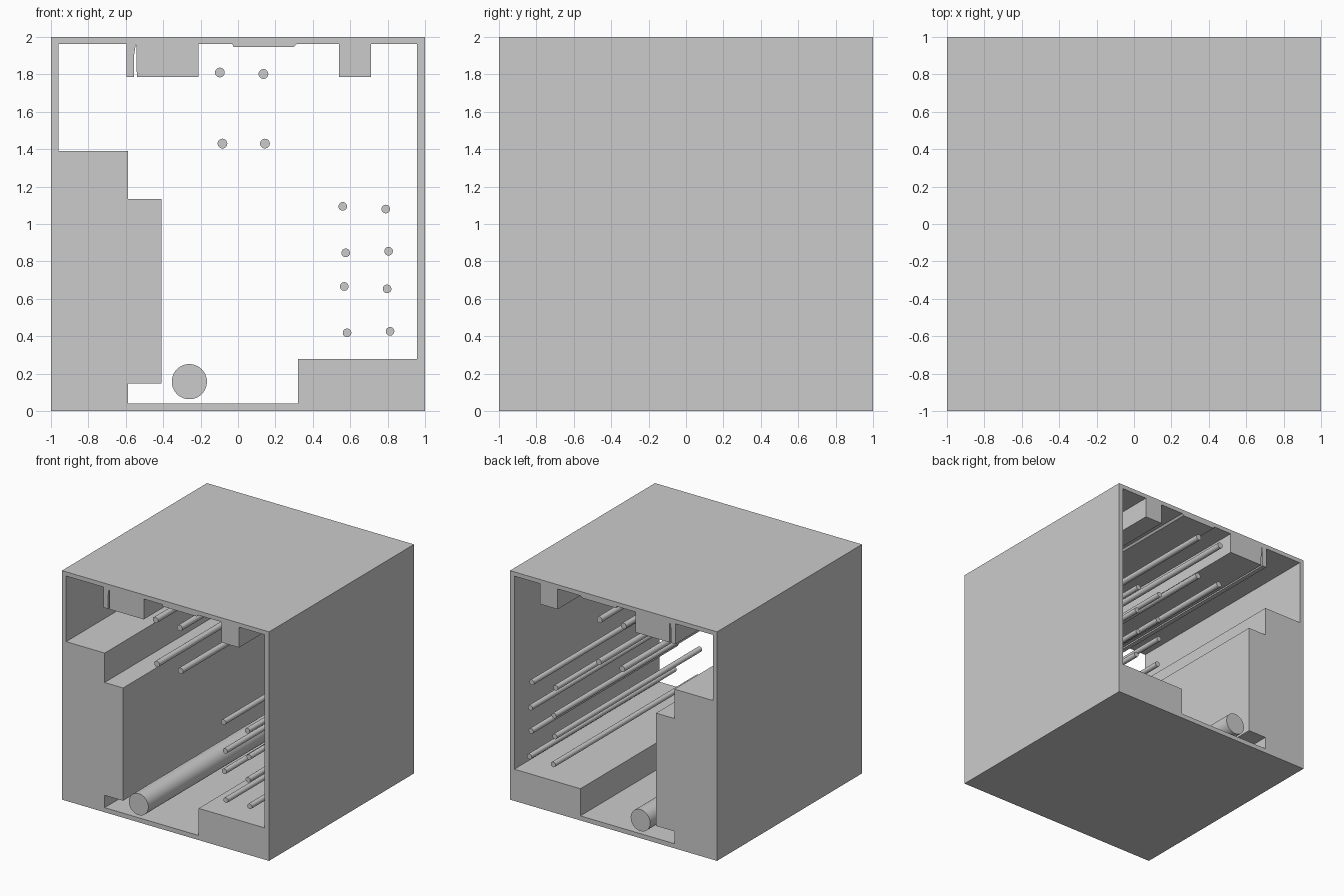
import bpy
import bmesh
from math import radians
from mathutils import Matrix

cube = bpy.data.objects.get("Cube")
if cube:
    bpy.data.objects.remove(cube, do_unlink=True)

DEPTH = 2.0
UPRIGHT = Matrix.Rotation(radians(90), 4, 'X')   # section plane becomes XZ


def extruded_section(name, outlines):
    """Fill nested closed outlines (x, z) and run them from front to back."""
    curve = bpy.data.curves.new(name + "_section", 'CURVE')
    curve.dimensions = '2D'
    curve.fill_mode = 'BOTH'
    curve.extrude = DEPTH / 2
    for points in outlines:
        spline = curve.splines.new('POLY')
        spline.points.add(len(points) - 1)
        for point, (x, z) in zip(spline.points, points):
            point.co = (x, z, 0, 1)
        spline.use_cyclic_u = True
    source = bpy.data.objects.new(name + "_section", curve)
    bpy.context.collection.objects.link(source)
    bpy.context.view_layer.update()
    graph = bpy.context.evaluated_depsgraph_get()
    mesh = bpy.data.meshes.new_from_object(source.evaluated_get(graph))
    bpy.data.objects.remove(source, do_unlink=True)
    bpy.data.curves.remove(curve)

    bm = bmesh.new()
    bm.from_mesh(mesh)
    bmesh.ops.remove_doubles(bm, verts=bm.verts, dist=0.0005)
    bmesh.ops.recalc_face_normals(bm, faces=bm.faces)
    bm.transform(UPRIGHT)
    for face in bm.faces:
        face.smooth = False
    bm.to_mesh(mesh)
    bm.free()
    mesh.name = name
    obj = bpy.data.objects.new(name, mesh)
    bpy.context.collection.objects.link(obj)
    return obj


def rod(name, x, z, radius, sides):
    """Round bar running the full depth."""
    bpy.ops.mesh.primitive_cylinder_add(
        vertices=sides, radius=radius, depth=DEPTH,
        location=(x, 0, z), rotation=(radians(90), 0, 0))
    obj = bpy.context.object
    obj.name = name
    bpy.ops.object.shade_smooth_by_angle(angle=radians(40))
    return obj


# Housing: square shell with ledges, ceiling ribs and floor step in one section
outer = [(-1, 0), (1, 0), (1, 2), (-1, 2)]
floor_z, ceiling_z, rib_z = 0.04, 1.963, 1.785
left_x, right_x, ledge_x = -0.96, 0.958, -0.588

floor_step = [(ledge_x, floor_z), (0.32, floor_z), (0.32, 0.277), (right_x, 0.277)]
right_rib = [(right_x, ceiling_z), (0.71, ceiling_z), (0.71, rib_z),
             (0.54, rib_z), (0.54, ceiling_z)]
ceiling_pad = [(0.315, ceiling_z), (0.3, 1.947), (-0.025, 1.947), (-0.03, ceiling_z)]
slotted_rib = [(-0.21, ceiling_z), (-0.21, rib_z), (-0.541, rib_z), (-0.543, 1.95),
               (-0.547, 1.958), (-0.556, 1.9), (-0.556, rib_z),
               (-0.597, rib_z), (-0.597, ceiling_z)]
left_ledges = [(left_x, ceiling_z), (left_x, 1.39), (ledge_x, 1.39), (ledge_x, 1.133),
               (-0.41, 1.133), (-0.41, 0.148), (ledge_x, 0.148)]
opening = floor_step + right_rib + ceiling_pad + slotted_rib + left_ledges
extruded_section("housing", [outer, opening])

# Large pipe lying near the floor
rod("floor_pipe", -0.26, 0.157, 0.094, 48)

# Bundles of four thin rods
bundles = {
    "upper_rod": (0.026, [(-0.097, 1.81), (0.136, 1.802), (-0.083, 1.43), (0.144, 1.43)]),
    "middle_rod": (0.023, [(0.56, 1.094), (0.79, 1.08), (0.576, 0.846), (0.805, 0.854)]),
    "lower_rod": (0.023, [(0.568, 0.666), (0.797, 0.653), (0.583, 0.418), (0.813, 0.426)]),
}
for name, (radius, centres) in bundles.items():
    for number, (x, z) in enumerate(centres, 1):
        rod(f"{name}_{number}", x, z, radius, 24)
